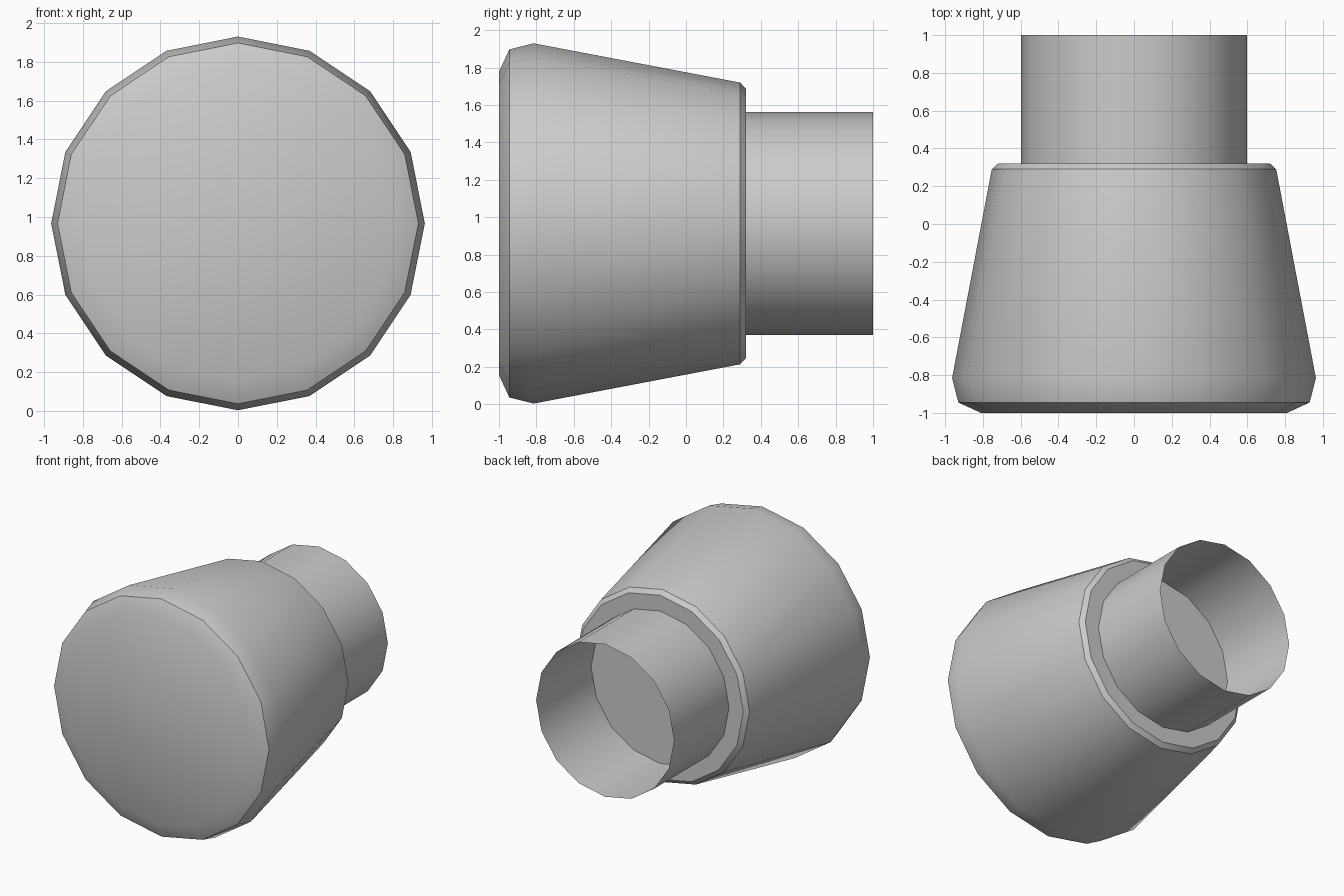
import bpy, bmesh
from math import cos, sin, pi, radians

if "Cube" in bpy.data.objects:
    bpy.data.objects.remove(bpy.data.objects["Cube"])

SIDES = 16
CENTRE_Z = 0.967


def lathe(name, profile, cap_start=False, cap_end=False):
    """Revolve (y, radius) points around the horizontal y axis."""
    bm = bmesh.new()
    rings = []
    for y, r in profile:
        rings.append([bm.verts.new((r * cos(2 * pi * i / SIDES), y,
                                    CENTRE_Z + r * sin(2 * pi * i / SIDES)))
                      for i in range(SIDES)])
    for a, b in zip(rings, rings[1:]):
        for i in range(SIDES):
            j = (i + 1) % SIDES
            bm.faces.new((a[i], b[i], b[j], a[j]))
    if cap_start:
        bm.faces.new(rings[0])
    if cap_end:
        bm.faces.new(rings[-1][::-1])
    bm.normal_update()
    mesh = bpy.data.meshes.new(name)
    bm.to_mesh(mesh)
    bm.free()
    obj = bpy.data.objects.new(name, mesh)
    bpy.context.collection.objects.link(obj)
    bpy.ops.object.select_all(action='DESELECT')
    obj.select_set(True)
    bpy.context.view_layer.objects.active = obj
    bpy.ops.object.shade_smooth_by_angle(angle=radians(30))
    return obj


# Tapered head with bevelled rims, closed at both ends
lathe("tapered_head",
      [(-1.0, 0.81), (-0.945, 0.93), (-0.815, 0.963), (0.29, 0.753), (0.32, 0.72)],
      cap_start=True, cap_end=True)

# Thin open tube at the back
lathe("rear_tube", [(0.32, 0.597), (1.0, 0.597)])
